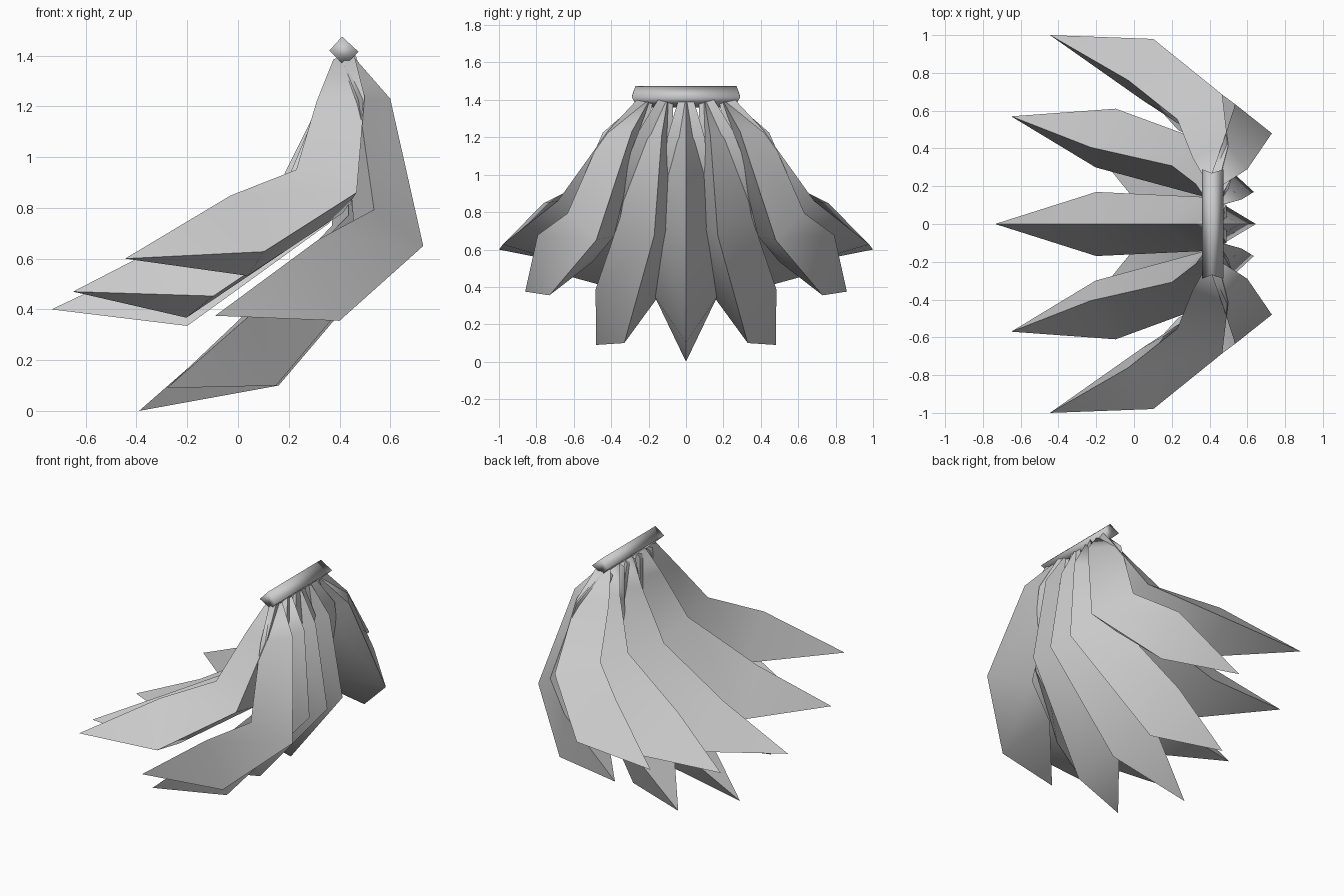
import bpy, bmesh, math
from mathutils import Vector

if "Cube" in bpy.data.objects:
    bpy.data.objects.remove(bpy.data.objects["Cube"])

RADII = (0.05, 0.115, 0.165, 0.195)


def finish(name, bm, angle):
    bmesh.ops.recalc_face_normals(bm, faces=bm.faces)
    me = bpy.data.meshes.new(name)
    bm.to_mesh(me)
    bm.free()
    ob = bpy.data.objects.new(name, me)
    bpy.context.collection.objects.link(ob)
    bpy.ops.object.select_all(action='DESELECT')
    ob.select_set(True)
    bpy.context.view_layer.objects.active = ob
    bpy.ops.object.shade_smooth_by_angle(angle=math.radians(angle))
    return ob


def fruit(name, across, path, ridge_out, side=1):
    """Three-sided curved fruit lofted along its outer line, ending in a point."""
    p = [Vector(q) for q in path]
    n = Vector(across).normalized()
    bm = bmesh.new()

    def vert(v):
        return bm.verts.new((v.x, v.y * side, v.z))

    rings = []
    for i, r in enumerate(RADII):
        t = (p[i + 1] - p[i]).normalized()
        if i:
            t += (p[i] - p[i - 1]).normalized()
        inward = n.cross(t).normalized()
        deep, wide = inward * r * 1.5, n * r * 0.87
        if ridge_out:      # ridge on the outside, flat inside
            pts = (p[i], p[i] + deep + wide, p[i] + deep - wide)
        else:              # flat outside, ridge inside
            pts = (p[i] + deep, p[i] - wide, p[i] + wide)
        rings.append([vert(v) for v in pts])
    for a, b in zip(rings, rings[1:]):
        for k in range(3):
            j = (k + 1) % 3
            bm.faces.new((a[k], a[j], b[j], b[k]))
    tip = vert(p[4])
    for k in range(3):
        bm.faces.new((rings[-1][k], rings[-1][(k + 1) % 3], tip))
    bm.faces.new(rings[0])
    return finish(name, bm, 85)


# Width direction, then the outer line of each fruit: stalk, neck, elbow, belly, tip
upper = {
    "centre": ((0, 1, 0), [(.45, 0, 1.39), (.49, 0, 1.2), (.36, 0, .74), (-.2, 0, .335), (-.735, 0, .40)]),
    "middle": ((.31, .91, .25), [(.45, .11, 1.39), (.49, .16, 1.21), (.40, .28, .78), (-.15, .455, .41), (-.65, .57, .47)]),
    "end": ((.19, .94, .28), [(.45, .22, 1.39), (.48, .32, 1.21), (.44, .55, .82), (.07, .82, .58), (-.445, 1.0, .6)]),
}
lower = {
    "centre": ((0, 1, 0), [(.46, 0, 1.39), (.56, 0, 1.2), (.645, 0, .67), (.16, 0, .1), (-.39, 0, 0)]),
    "middle": ((.23, .96, .15), [(.46, .1, 1.39), (.57, .13, 1.21), (.635, .17, .675), (.15, .33, .1), (-.28, .48, .09)]),
    "end": ((.26, .87, .42), [(.46, .2, 1.39), (.6, .29, 1.23), (.73, .48, .65), (.4, .73, .355), (-.09, .86, .375)]),
}
for row, group in (("upper", upper), ("lower", lower)):
    for key, (across, path) in group.items():
        for side in ((1,) if key == "centre" else (1, -1)):
            suffix = "" if key == "centre" else ("_back" if side > 0 else "_front")
            fruit(f"{row}_{key}_fruit{suffix}", across, path, row == "lower", side)

# Diamond-section stem crown joining all the stalks
section = [(.41, .27, 1.475), (.475, .29, 1.415), (.42, .26, 1.36), (.36, .29, 1.42)]
bm = bmesh.new()
ends = [[bm.verts.new((x, y * s, z)) for x, y, z in section] for s in (-1, 1)]
for k in range(4):
    j = (k + 1) % 4
    bm.faces.new((ends[0][k], ends[0][j], ends[1][j], ends[1][k]))
for e in ends:
    bm.faces.new(e)
finish("stem_crown", bm, 100)
